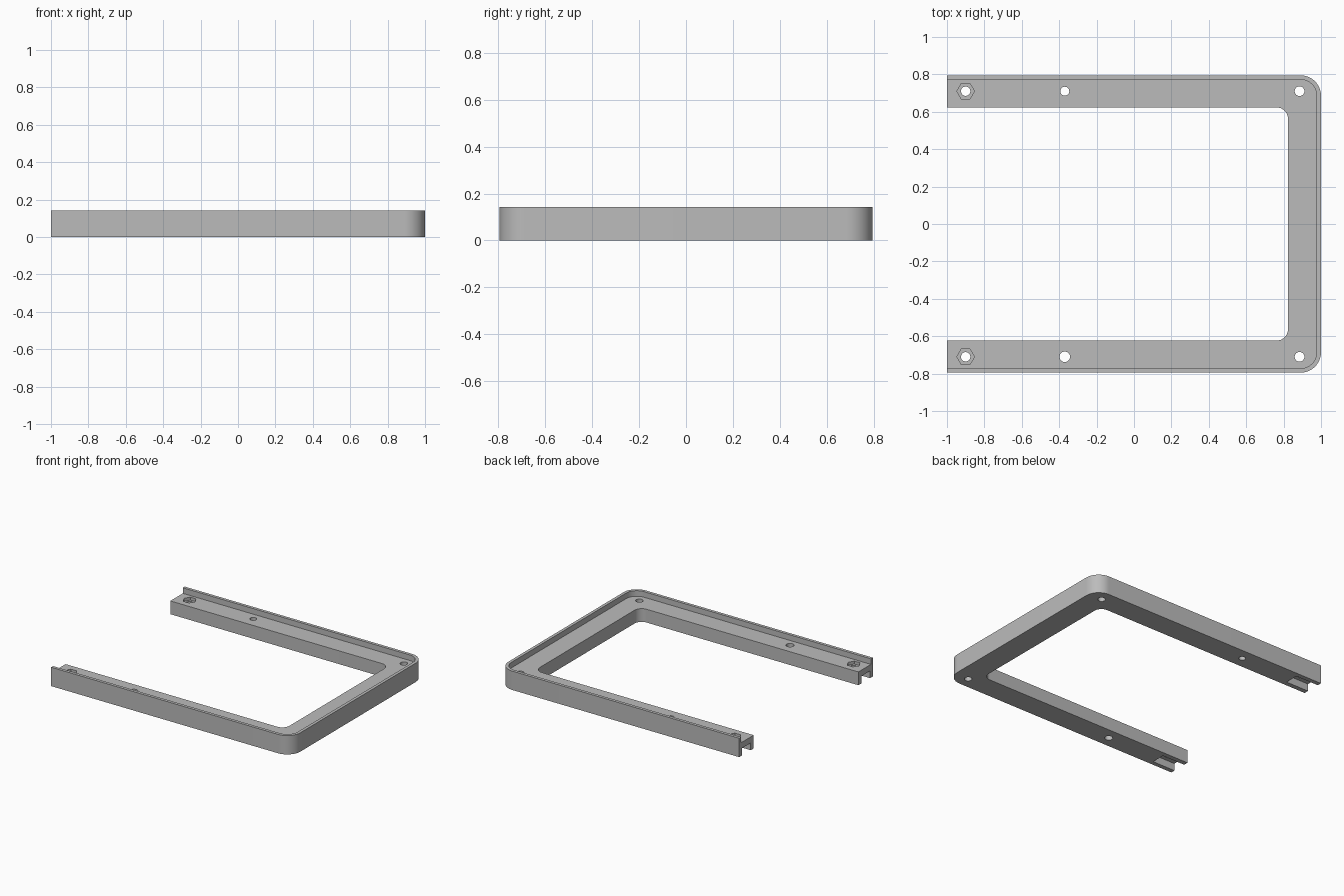
import bpy, bmesh, math

cube = bpy.data.objects.get("Cube")
if cube:
    bpy.data.objects.remove(cube, do_unlink=True)

HEIGHT, LEDGE = 0.142, 0.1
HALF_Y, RIM = 0.795, 0.023

grey = bpy.data.materials.new("plain_grey")
grey.use_nodes = True
colour = (0.5, 0.5, 0.5, 1)
grey.diffuse_color = colour
grey.node_tree.nodes["Principled BSDF"].inputs["Base Color"].default_value = colour


def prism(name, outline, z0, z1):
    """Extrude a flat outline between two heights."""
    bm = bmesh.new()
    face = bm.faces.new([bm.verts.new((x, y, z0)) for x, y in outline])
    top = bmesh.ops.extrude_face_region(bm, geom=[face])["geom"]
    bmesh.ops.translate(bm, vec=(0, 0, z1 - z0),
                        verts=[v for v in top if isinstance(v, bmesh.types.BMVert)])
    bmesh.ops.recalc_face_normals(bm, faces=bm.faces)
    mesh = bpy.data.meshes.new(name)
    bm.to_mesh(mesh)
    bm.free()
    obj = bpy.data.objects.new(name, mesh)
    bpy.context.collection.objects.link(obj)
    return obj


def ring(x, y, r, sides):
    return [(x + r * math.cos(math.tau * i / sides),
             y + r * math.sin(math.tau * i / sides)) for i in range(sides)]


def open_end_outline(x0, x1, half_y, radius, steps=16):
    """Rectangle whose two corners at x1 are rounded."""
    arc = [(x1 - radius + radius * math.cos(a), half_y - radius + radius * math.sin(a))
           for a in (math.pi / 2 * i / steps for i in range(steps + 1))]
    return ([(x0, -half_y)] + [(x, -y) for x, y in reversed(arc)]
            + arc + [(x0, half_y)])


# Solid outer block
frame = prism("frame", open_end_outline(-1, 1, HALF_Y, 0.11), 0, HEIGHT)
frame.data.materials.append(grey)

# Central opening and the recess that leaves the raised rim
cutters = [
    prism("opening_cutter", open_end_outline(-1.2, 0.823, 0.623, 0.06), -0.1, 0.3),
    prism("recess_cutter",
          open_end_outline(-1.1, 1 - RIM, HALF_Y - RIM, 0.11 - RIM), LEDGE, 0.3),
]

# Screw holes, nut pockets and end slots on both arms
for side in (-1, 1):
    y = side * 0.71
    middle_radius = 0.024 if side > 0 else 0.028
    for x, r in ((-0.9, 0.025), (-0.37, middle_radius), (0.885, 0.026)):
        cutters.append(prism("hole_cutter", ring(x, y, r, 32), -0.1, 0.3))
    cutters.append(prism("nut_cutter", ring(-0.9, y, 0.047, 6), 0.078, 0.3))
    slot = [(-1.1, y - 0.052), (-0.81, y - 0.052), (-0.81, y + 0.052), (-1.1, y + 0.052)]
    cutters.append(prism("slot_cutter", slot, -0.1, 0.055))

for cutter in cutters:
    cutter.hide_render = True
    mod = frame.modifiers.new(cutter.name, "BOOLEAN")
    mod.operation, mod.solver, mod.object = "DIFFERENCE", "EXACT", cutter

# Bake the cuts and discard the cutters
graph = bpy.context.evaluated_depsgraph_get()
result = bpy.data.meshes.new_from_object(frame.evaluated_get(graph))
frame.modifiers.clear()
frame.data = result
result.materials.clear()
result.materials.append(grey)
result.polygons.foreach_set("material_index", [0] * len(result.polygons))
for cutter in cutters:
    bpy.data.objects.remove(cutter, do_unlink=True)

bpy.ops.object.select_all(action="DESELECT")
frame.select_set(True)
bpy.context.view_layer.objects.active = frame
bpy.ops.object.shade_smooth_by_angle(angle=math.radians(30))
